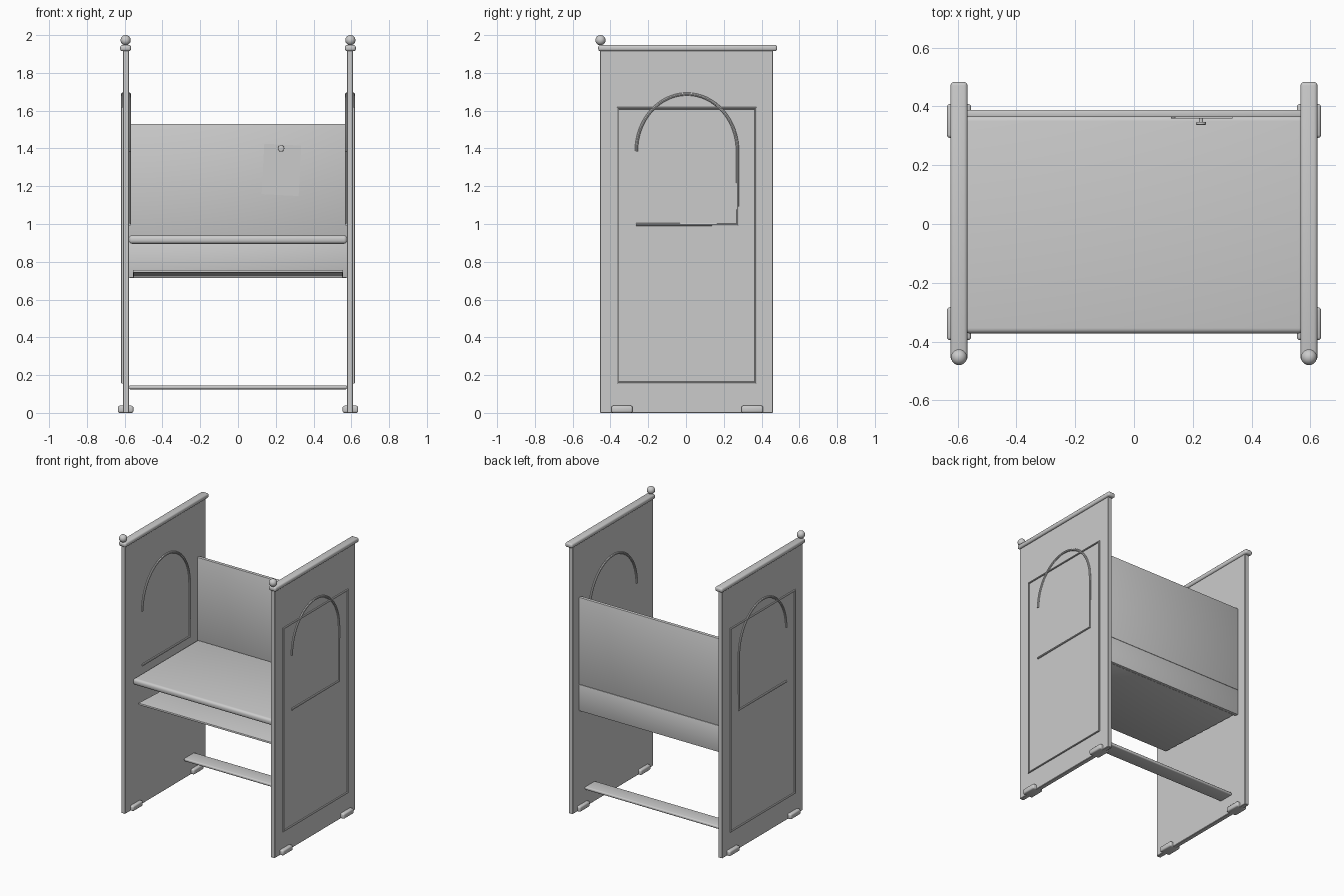
import bpy, math

if "Cube" in bpy.data.objects:
    bpy.data.objects.remove(bpy.data.objects["Cube"])

wood = bpy.data.materials.new("plain grey")
wood.diffuse_color = (0.6, 0.6, 0.6, 1)
wood.use_nodes = True
wood.node_tree.nodes["Principled BSDF"].inputs["Base Color"].default_value = wood.diffuse_color


def finish(ob, name, bevel=0.0, segments=3):
    """Name, colour, round and smooth one part."""
    ob.name = ob.data.name = name
    ob.data.materials.clear()
    ob.data.materials.append(wood)
    bpy.ops.object.select_all(action='DESELECT')
    ob.select_set(True)
    bpy.context.view_layer.objects.active = ob
    if bevel:
        mod = ob.modifiers.new("rounding", 'BEVEL')
        mod.width, mod.segments, mod.limit_method = bevel, segments, 'ANGLE'
        bpy.ops.object.modifier_apply(modifier=mod.name)
    bpy.ops.object.shade_smooth_by_angle(angle=math.radians(35))
    return ob


def box(name, x, y, z, bevel=0.0, segments=3):
    """Box given by its (min, max) range on each axis."""
    bpy.ops.mesh.primitive_cube_add(size=1, location=[sum(r) / 2 for r in (x, y, z)])
    ob = bpy.context.object
    ob.scale = [r[1] - r[0] for r in (x, y, z)]
    bpy.ops.object.transform_apply(location=False, rotation=False, scale=True)
    return finish(ob, name, bevel, segments)


def bead(name, x, path, closed=False, radius=0.008):
    """Thin raised bead following (y, z) points on a side panel."""
    cu = bpy.data.curves.new(name, 'CURVE')
    cu.dimensions = '3D'
    cu.bevel_depth, cu.bevel_resolution, cu.use_fill_caps = radius, 2, True
    sp = cu.splines.new('POLY')
    sp.points.add(len(path) - 1)
    for p, (y, z) in zip(sp.points, path):
        p.co = (x, y, z, 1)
    sp.use_cyclic_u = closed
    ob = bpy.data.objects.new(name, cu)
    bpy.context.collection.objects.link(ob)
    bpy.ops.object.select_all(action='DESELECT')
    ob.select_set(True)
    bpy.context.view_layer.objects.active = ob
    bpy.ops.object.convert(target='MESH')
    finish(bpy.context.object, name)


# Arch outline: open front spring, over the top, down the back, along the bottom
arch = [(0.005 - 0.268 * math.cos(a), 1.385 + 0.303 * math.sin(a))
        for a in (math.pi * i / 32 for i in range(33))]
arch += [(0.273, 0.997), (-0.265, 0.997)]
frame = [(-0.36, 0.16), (0.368, 0.16), (0.368, 1.613), (-0.36, 1.613)]

for s, side in ((-1, "left"), (1, "right")):
    def span(a, b):
        return tuple(sorted((s * a, s * b)))
    # Tall side board with rounded cap rail and ball finial
    box(side + "_side_panel", span(0.577, 0.61), (-0.455, 0.46), (0, 1.925), 0.003, 1)
    box(side + "_cap_rail", span(0.566, 0.624), (-0.465, 0.483), (1.915, 1.948), 0.012)
    bpy.ops.mesh.primitive_uv_sphere_add(segments=24, ring_count=14, radius=0.027,
                                         location=(s * 0.595, -0.453, 1.973))
    finish(bpy.context.object, side + "_finial")
    # Feet
    for end, y in (("front", (-0.395, -0.283)), ("back", (0.293, 0.408))):
        box(f"{side}_{end}_foot", span(0.554, 0.636), y, (0, 0.038), 0.01)
    # Raised trim
    bead(side + "_outer_frame", s * 0.611, frame, True)
    bead(side + "_outer_arch", s * 0.611, arch)
    bead(side + "_inner_arch", s * 0.575, arch)

# Seat, storage shelf, back boards and stretcher
box("seat", (-0.578, 0.578), (-0.372, 0.368), (0.895, 0.94), 0.018, 4)
box("backrest", (-0.578, 0.578), (0.363, 0.388), (0.905, 1.53), 0.004, 2)
box("back_apron", (-0.578, 0.578), (0.363, 0.388), (0.715, 0.905), 0.004, 2)
shelf = box("shelf", (-0.557, 0.557), (-0.335, 0.37), (0.728, 0.742), 0.004, 2)
shelf.rotation_euler.x = -math.atan2(0.03, 0.7)
box("stretcher", (-0.578, 0.578), (0.21, 0.325), (0.125, 0.146), 0.008)

# Tilted notice sheet hung on a button
sheet = box("sheet", (0.132, 0.328), (0.358, 0.364), (1.153, 1.42))
sheet.rotation_euler.y = math.radians(3)
for name, r, y, d in (("button", 0.017, 0.342, 0.01), ("button_stem", 0.007, 0.353, 0.02)):
    bpy.ops.mesh.primitive_cylinder_add(vertices=24, radius=r, depth=d, location=(0.228, y, 1.4),
                                        rotation=(math.pi / 2, 0, 0))
    finish(bpy.context.object, name, 0.003 if r > 0.01 else 0, 2)
